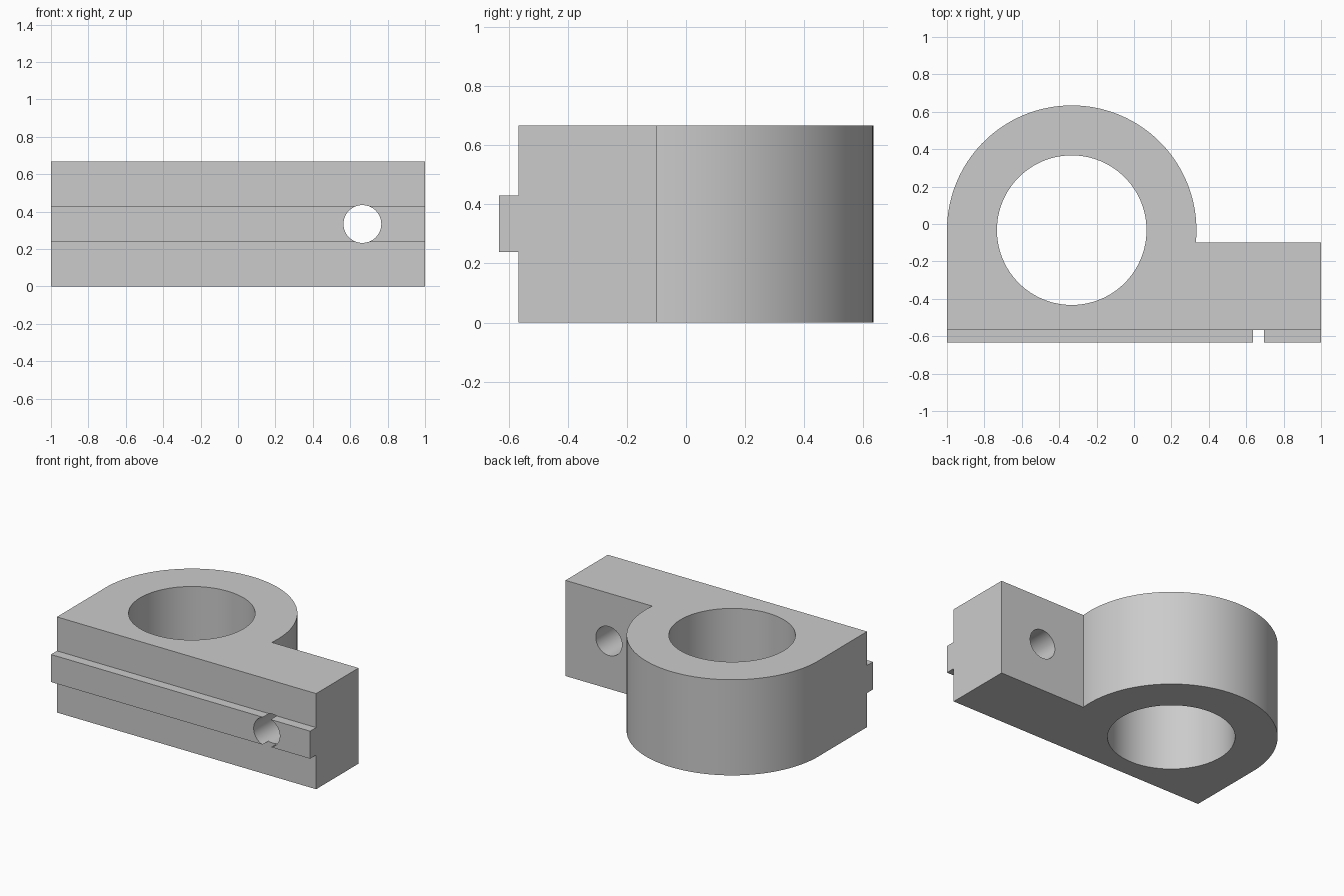
import bpy
import bmesh
from math import asin, cos, pi, sin

if "Cube" in bpy.data.objects:
    bpy.data.objects.remove(bpy.data.objects["Cube"], do_unlink=True)

HEIGHT = 0.667
RING_X, RING_Y = -0.333, -0.033
OUTER, BORE = 0.667, 0.4
FRONT, BACK = -0.567, -0.1

grey = bpy.data.materials.new("plain grey")
grey.use_nodes = True
colour = (0.6, 0.6, 0.6, 1)
grey.diffuse_color = colour
grey.node_tree.nodes["Principled BSDF"].inputs["Base Color"].default_value = colour


def prism(name, outline, direction):
    """Extrude a closed outline of 3D points along a direction."""
    bm = bmesh.new()
    face = bm.faces.new([bm.verts.new(p) for p in outline])
    top = bmesh.ops.extrude_face_region(bm, geom=[face])["geom"]
    bmesh.ops.translate(bm, vec=direction,
                        verts=[v for v in top if isinstance(v, bmesh.types.BMVert)])
    bmesh.ops.recalc_face_normals(bm, faces=bm.faces)
    mesh = bpy.data.meshes.new(name)
    bm.to_mesh(mesh)
    bm.free()
    mesh.materials.append(grey)
    obj = bpy.data.objects.new(name, mesh)
    bpy.context.collection.objects.link(obj)
    return obj


def combine(target, tool, operation):
    """Apply a boolean and remove the tool."""
    mod = target.modifiers.new(tool.name, "BOOLEAN")
    mod.operation = operation
    mod.solver = "EXACT"
    mod.object = tool
    bpy.context.view_layer.objects.active = target
    bpy.ops.object.modifier_apply(modifier=mod.name)
    bpy.data.objects.remove(tool, do_unlink=True)


def circle(radius, start, end, steps):
    angles = [start + (end - start) * i / steps for i in range(steps + 1)]
    return [(radius * cos(a), radius * sin(a)) for a in angles]


# Body: rounded clamp ring merging into a straight arm
start = asin((BACK - RING_Y) / OUTER)
arc = [(RING_X + x, RING_Y + y, 0) for x, y in circle(OUTER, start, pi, 72)]
body = prism("clamp_body", [(-1, FRONT, 0), (1, FRONT, 0), (1, BACK, 0)] + arc,
             (0, 0, HEIGHT))

# Locating tongue along the front, overlapping into the body
tongue = prism("tongue", [(-1, -0.633, 0.238), (1, -0.633, 0.238),
                          (1, -0.5, 0.238), (-1, -0.5, 0.238)], (0, 0, 0.192))
combine(body, tongue, "UNION")

# Large vertical bore
bore = prism("bore", [(RING_X + x, RING_Y + y, -0.1)
                      for x, y in circle(BORE, 0, 2 * pi, 96)[:-1]], (0, 0, 1))
combine(body, bore, "DIFFERENCE")

# Bolt hole through arm and tongue
bolt_hole = prism("bolt_hole", [(0.665 + x, -0.8, HEIGHT / 2 + z)
                                for x, z in circle(0.101, 0, 2 * pi, 64)[:-1]], (0, 1, 0))
combine(body, bolt_hole, "DIFFERENCE")

bpy.ops.object.select_all(action="DESELECT")
body.select_set(True)
bpy.context.view_layer.objects.active = body
bpy.ops.object.shade_smooth_by_angle(angle=pi / 6)
